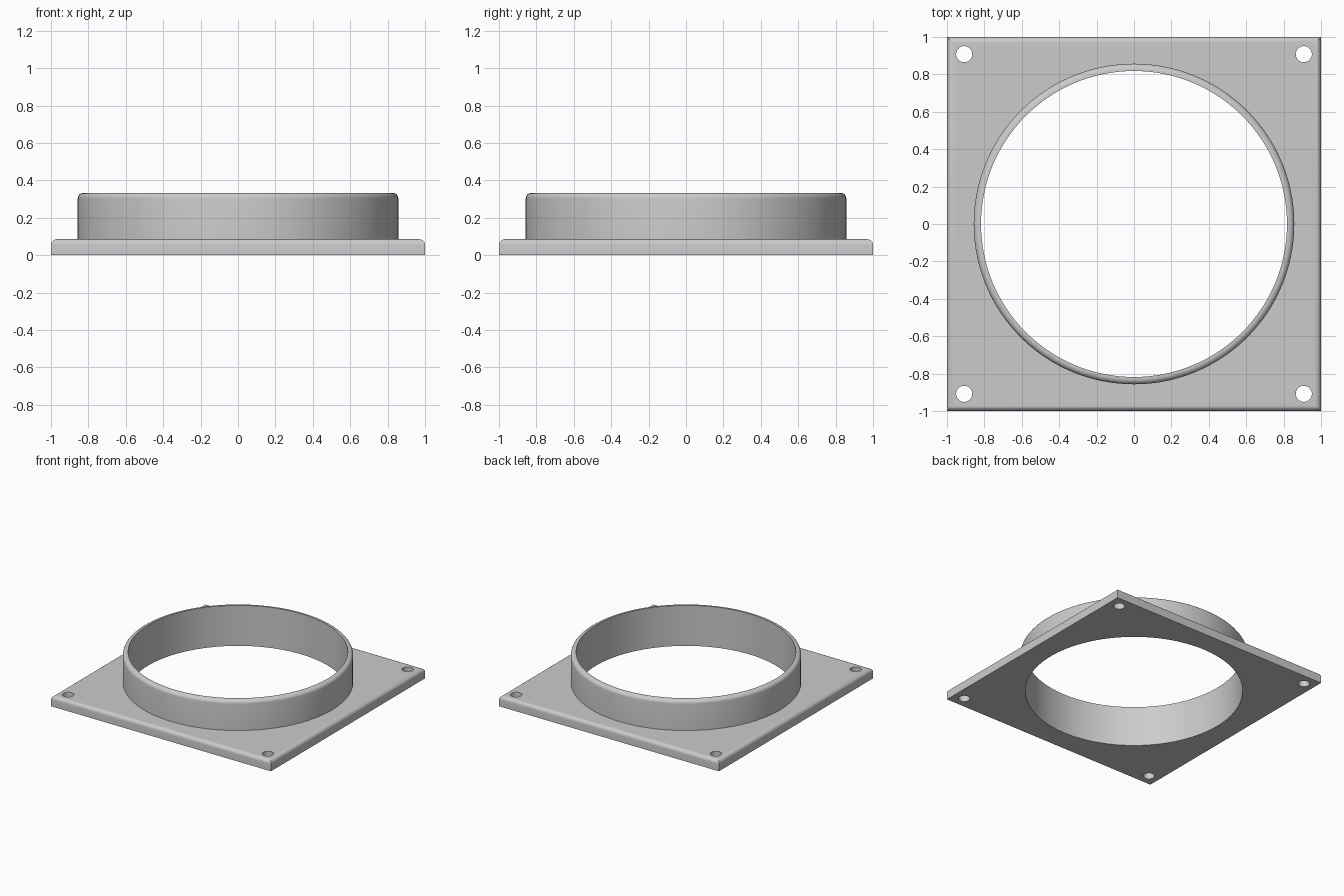
import bpy, bmesh, math
from mathutils import Vector, Matrix

cube = bpy.data.objects.get("Cube")
if cube:
    bpy.data.objects.remove(cube, do_unlink=True)

PLATE_H, TOTAL_H = 0.085, 0.333
OUTER_R, BORE_R = 0.857, 0.818
HOLE_R, HOLE_POS = 0.043, 0.908
ROUND = 0.03

grey = bpy.data.materials.new("light_grey")
grey.use_nodes = True
colour = (0.6, 0.6, 0.6, 1)
grey.diffuse_color = colour
grey.node_tree.nodes["Principled BSDF"].inputs["Base Color"].default_value = colour


def make_object(name, bm):
    mesh = bpy.data.meshes.new(name)
    bm.to_mesh(mesh)
    bm.free()
    mesh.materials.append(grey)
    obj = bpy.data.objects.new(name, mesh)
    bpy.context.collection.objects.link(obj)
    return obj


def round_top(bm, height):
    """Round only the edges that border the top face."""
    edges = [e for e in bm.edges if all(abs(v.co.z - height) < 1e-4 for v in e.verts)]
    bmesh.ops.bevel(bm, geom=edges, offset=ROUND, segments=6, profile=0.5, affect='EDGES')


def cylinder(name, radius, bottom, top, sides, x=0, y=0, rounded=False):
    bm = bmesh.new()
    bmesh.ops.create_cone(bm, cap_ends=True, segments=sides, radius1=radius, radius2=radius,
                          depth=top - bottom,
                          matrix=Matrix.Translation((x, y, (top + bottom) / 2)))
    if rounded:
        round_top(bm, top)
    return make_object(name, bm)


def combine(target, tool, operation):
    """Apply a boolean and discard the tool object."""
    mod = target.modifiers.new(operation.lower(), 'BOOLEAN')
    mod.operation, mod.object, mod.solver = operation, tool, 'EXACT'
    bpy.context.view_layer.objects.active = target
    bpy.ops.object.modifier_apply(modifier=mod.name)
    bpy.data.objects.remove(tool, do_unlink=True)


# Square base plate with softened upper edges
bm = bmesh.new()
bmesh.ops.create_cube(bm, size=1, matrix=Matrix.Translation((0, 0, PLATE_H / 2))
                      @ Matrix.Diagonal((2, 2, PLATE_H, 1)))
round_top(bm, PLATE_H)
flange = make_object("duct_flange", bm)

# Raised collar with a rounded rim, then the bore through it
combine(flange, cylinder("collar", OUTER_R, 0.02, TOTAL_H, 128, rounded=True), 'UNION')
combine(flange, cylinder("bore_cutter", BORE_R, -0.1, TOTAL_H + 0.1, 128), 'DIFFERENCE')

# Screw holes in the four corners
for sx in (-1, 1):
    for sy in (-1, 1):
        combine(flange, cylinder("hole_cutter", HOLE_R, -0.1, 0.2, 32,
                                 sx * HOLE_POS, sy * HOLE_POS), 'DIFFERENCE')

bpy.ops.object.select_all(action='DESELECT')
flange.select_set(True)
bpy.context.view_layer.objects.active = flange
bpy.ops.object.shade_smooth_by_angle(angle=math.radians(30))
